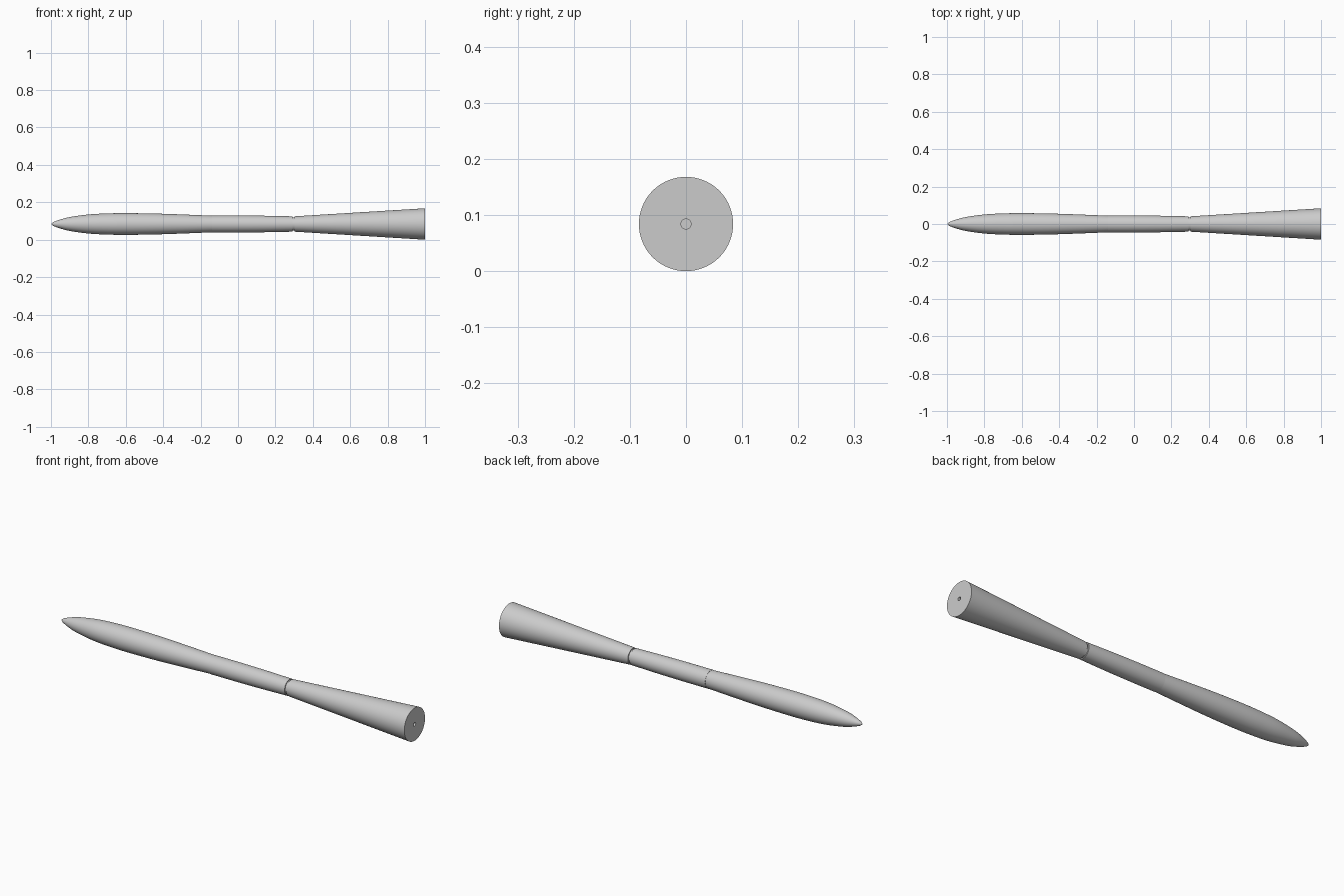
import bpy
import math
from mathutils import Vector

if "Cube" in bpy.data.objects:
    bpy.data.objects.remove(bpy.data.objects["Cube"], do_unlink=True)

AXIS_Z = 0.084
SEGMENTS = 64

grey = bpy.data.materials.new("plain grey")
grey.use_nodes = True
grey.diffuse_color = (0.6, 0.6, 0.6, 1)
grey.node_tree.nodes["Principled BSDF"].inputs["Base Color"].default_value = (0.6, 0.6, 0.6, 1)


def smooth_profile(points, steps=4):
    """Refine (x, radius) points with a Catmull-Rom curve."""
    pts = [Vector(p) for p in points]
    pts = [2 * pts[0] - pts[1]] + pts + [2 * pts[-1] - pts[-2]]
    out = []
    for a, b, c, d in zip(pts, pts[1:], pts[2:], pts[3:]):
        for i in range(steps):
            t = i / steps
            out.append(0.5 * (2 * b + (c - a) * t + (2 * a - 5 * b + 4 * c - d) * t ** 2
                              + (3 * b - a - 3 * c + d) * t ** 3))
    return [tuple(p) for p in out] + [points[-1]]


def lathe(name, profile):
    """Spin an (x, radius) profile round the long axis; zero radius makes a pole."""
    verts, faces, rings = [], [], []
    for x, r in profile:
        count = SEGMENTS if r > 0.0001 else 1
        rings.append([len(verts) + i for i in range(count)])
        for i in range(count):
            a = math.tau * i / SEGMENTS
            verts.append((x, r * math.cos(a), AXIS_Z + r * math.sin(a)))
    for r0, r1 in zip(rings, rings[1:]):
        for i in range(SEGMENTS):
            j = (i + 1) % SEGMENTS
            quad = [r0[i % len(r0)], r0[j % len(r0)], r1[j % len(r1)], r1[i % len(r1)]]
            faces.append(list(dict.fromkeys(reversed(quad))))
    mesh = bpy.data.meshes.new(name)
    mesh.from_pydata(verts, [], faces)
    mesh.materials.append(grey)
    obj = bpy.data.objects.new(name, mesh)
    bpy.context.collection.objects.link(obj)
    bpy.ops.object.select_all(action="DESELECT")
    obj.select_set(True)
    bpy.context.view_layer.objects.active = obj
    bpy.ops.object.shade_smooth_by_angle(angle=math.radians(25))
    return obj


# Pointed front body, swelling then narrowing to the waist
nose = smooth_profile([(-1, 0.0), (-0.985, 0.011), (-0.95, 0.024), (-0.9, 0.037),
                       (-0.8, 0.051), (-0.7, 0.0565), (-0.6, 0.058), (-0.45, 0.056),
                       (-0.3, 0.051), (-0.13, 0.044)])
lathe("pointed_body", nose + [(-0.13, 0.0)])

# Slim waist, closed at both ends
waist = smooth_profile([(-0.14, 0.0455), (0, 0.0455), (0.15, 0.044), (0.292, 0.041)])
lathe("waist", [(-0.14, 0.0)] + waist + [(0.292, 0.0)])

# Narrow groove between waist and flared tail
lathe("groove_neck", [(0.28, 0.0), (0.28, 0.036), (0.31, 0.036), (0.31, 0.0)])

# Flared tail with a small blind hole in its end face
lathe("flared_tail", [(0.301, 0.0), (0.301, 0.041), (1, 0.084), (1, 0.009),
                      (0.94, 0.009), (0.94, 0.0)])
